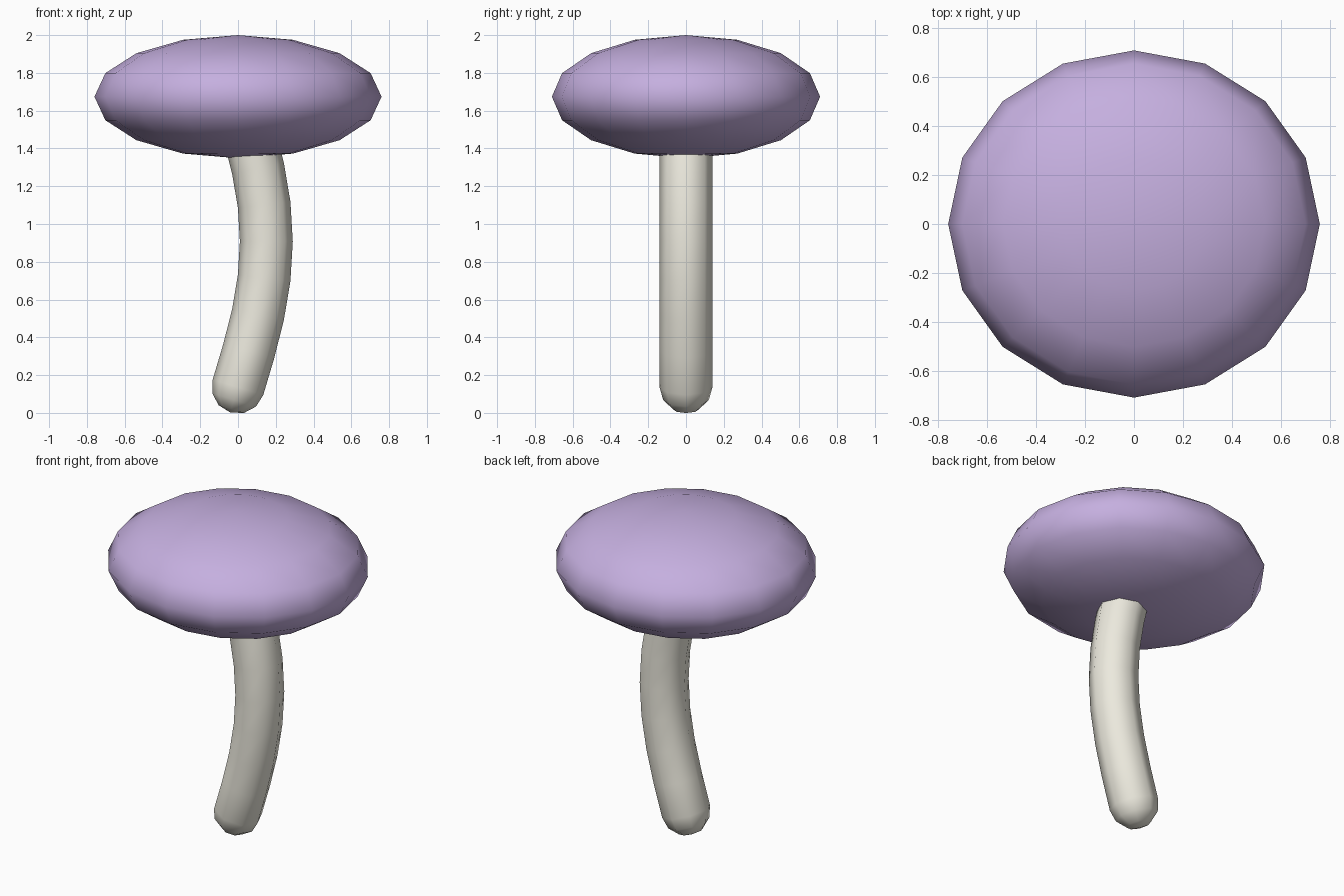
import bpy, bmesh, math
from mathutils import Vector

if "Cube" in bpy.data.objects:
    bpy.data.objects.remove(bpy.data.objects["Cube"])


def colour(obj, rgb):
    mat = bpy.data.materials.new(obj.name + "_colour")
    mat.diffuse_color = (*rgb, 1)
    mat.use_nodes = True
    mat.node_tree.nodes["Principled BSDF"].inputs["Base Color"].default_value = mat.diffuse_color
    obj.data.materials.append(mat)


def bent_capsule(name, radius, z0, z1, bend, sides=8, steps=8, cap_steps=3):
    """Round-ended tube whose centre line bows out along +x as a half sine."""
    def frame(t):
        a = math.pi * t
        centre = Vector((bend * math.sin(a), 0, z0 + (z1 - z0) * t))
        along = Vector((bend * math.pi * math.cos(a), 0, z1 - z0)).normalized()
        return centre, along

    rings = []  # (centre, direction, radius)
    c, d = frame(0)
    for i in range(1, cap_steps):
        a = math.pi / 2 * (1 - i / cap_steps)
        rings.append((c - d * radius * math.sin(a), d, radius * math.cos(a)))
    start_pole = c - d * radius
    for i in range(steps + 1):
        rings.append((*frame(i / steps), radius))
    c, d = frame(1)
    for i in range(1, cap_steps):
        a = math.pi / 2 * i / cap_steps
        rings.append((c + d * radius * math.sin(a), d, radius * math.cos(a)))
    end_pole = c + d * radius

    bm = bmesh.new()
    loops = []
    for c, d, r in rings:
        side = Vector((d.z, 0, -d.x))
        loops.append([bm.verts.new(c + r * (side * math.cos(k * math.tau / sides)
                      + Vector((0, 1, 0)) * math.sin(k * math.tau / sides)))
                      for k in range(sides)])
    first, last = bm.verts.new(start_pole), bm.verts.new(end_pole)
    for k in range(sides):
        n = (k + 1) % sides
        for lo, hi in zip(loops, loops[1:]):
            bm.faces.new((lo[k], lo[n], hi[n], hi[k]))
        bm.faces.new((first, loops[0][n], loops[0][k]))
        bm.faces.new((last, loops[-1][k], loops[-1][n]))
    bmesh.ops.recalc_face_normals(bm, faces=bm.faces)
    mesh = bpy.data.meshes.new(name)
    bm.to_mesh(mesh)
    bm.free()
    mesh.shade_smooth()
    obj = bpy.data.objects.new(name, mesh)
    bpy.context.collection.objects.link(obj)
    return obj


# Bowed stem
stem = bent_capsule("stem", 0.14, 0.136, 1.68, 0.15)
colour(stem, (0.84, 0.82, 0.73))

# Flattened cap
bpy.ops.mesh.primitive_uv_sphere_add(segments=16, ring_count=8, radius=1,
                                     location=(0, 0, 1.674))
cap = bpy.context.object
cap.name = "cap"
cap.scale = (0.76, 0.71, 0.326)
bpy.ops.object.transform_apply(location=False, rotation=False, scale=True)
cap.data.shade_smooth()
colour(cap, (0.56, 0.43, 0.74))
